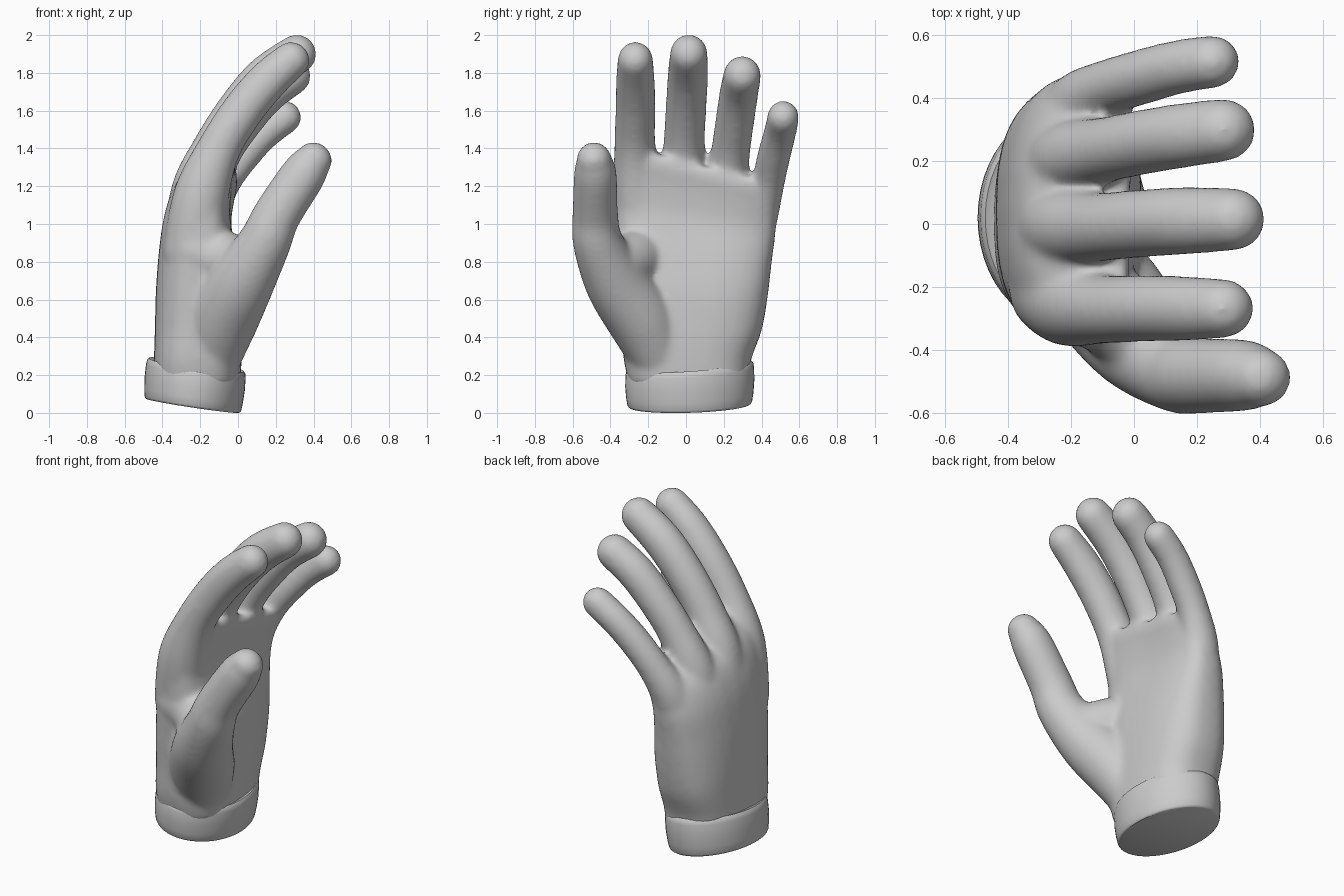
import bpy, bmesh, math
from mathutils import Vector

if "Cube" in bpy.data.objects:
    bpy.data.objects.remove(bpy.data.objects["Cube"])

SEG = 32


def spline(rows, steps=6):
    """Catmull-Rom interpolation of rows of numbers."""
    rows = [Vector(r) for r in rows]
    pts = [rows[0]] + rows + [rows[-1]]
    out = []
    for i in range(1, len(pts) - 2):
        a, b, c, d = pts[i - 1:i + 3]
        for k in range(steps):
            t = k / steps
            out.append(0.5 * (2 * b + (c - a) * t + (2 * a - 5 * b + 4 * c - d) * t * t
                              + (3 * b - a - 3 * c + d) * t ** 3))
    return out + [rows[-1]]


def add_loft(bm, rings):
    """Skin a list of closed rings and cap both ends."""
    vs = [[bm.verts.new(p) for p in ring] for ring in rings]
    n = len(vs[0])
    for a, b in zip(vs, vs[1:]):
        for i in range(n):
            bm.faces.new((a[i], a[(i + 1) % n], b[(i + 1) % n], b[i]))
    bm.faces.new(vs[0][::-1])
    bm.faces.new(vs[-1])


def add_digit(bm, rows, depth=1.05):
    """Tapered tube through (x, y, z, radius) with domed ends."""
    pts = spline(rows)
    pos = [Vector(p[:3]) for p in pts]
    rad = [p[3] for p in pts]
    n = len(pos)
    spec = []
    for i in range(n):
        d = (pos[min(i + 1, n - 1)] - pos[max(i - 1, 0)]).normalized()
        spec.append((pos[i], d, rad[i]))
    angles = [math.radians(a) for a in (18, 36, 54, 72, 86)]
    p, d, r = spec[0]
    start = [(p - d * r * math.sin(a), d, r * math.cos(a)) for a in reversed(angles)]
    p, d, r = spec[-1]
    end = [(p + d * r * math.sin(a), d, r * math.cos(a)) for a in angles]
    rings = []
    for p, d, r in start + spec + end:
        u = Vector((0, 1, 0)).cross(d).normalized()
        v = d.cross(u)
        rings.append([p + r * (u * depth * math.cos(2 * math.pi * i / SEG) + v * math.sin(2 * math.pi * i / SEG))
                      for i in range(SEG)])
    add_loft(bm, rings)


def make_object(name, bm):
    bmesh.ops.recalc_face_normals(bm, faces=bm.faces)
    me = bpy.data.meshes.new(name)
    bm.to_mesh(me)
    bm.free()
    for f in me.polygons:
        f.use_smooth = True
    ob = bpy.data.objects.new(name, me)
    bpy.context.collection.objects.link(ob)
    return ob


def power(c, e):
    return math.copysign(abs(c) ** e, c)


# palm: rows of z, x min, x max, y min, y max, slightly cupped
bm = bmesh.new()
palm = [(0.15, -0.44, 0.01, -0.30, 0.33), (0.28, -0.445, 0.02, -0.33, 0.345),
        (0.45, -0.44, 0.025, -0.34, 0.405), (0.65, -0.435, 0.02, -0.36, 0.435),
        (0.85, -0.42, -0.01, -0.375, 0.455), (1.03, -0.395, -0.04, -0.375, 0.475),
        (1.18, -0.345, -0.03, -0.37, 0.475), (1.27, -0.27, -0.015, -0.35, 0.44),
        (1.33, -0.18, -0.02, -0.32, 0.40)]
rings = []
for z, x0, x1, y0, y1 in spline(palm, 4):
    ring = []
    for i in range(SEG):
        a = 2 * math.pi * i / SEG
        x = (x0 + x1) / 2 + (x1 - x0) / 2 * power(math.cos(a), 0.75)
        y = (y0 + y1) / 2 + (y1 - y0) / 2 * power(math.sin(a), 0.75)
        lift = max(0, z - 0.5)
        ring.append((x + 0.4 * lift * y * y, y, z - 0.3 * lift * y))
    rings.append(ring)
add_loft(bm, rings)

# four fingers, thumb and the web beside the thumb: x, y, z, radius
digits = [
    [(-.24, -.21, .85, .15), (-.195, -.25, 1.15, .14), (-.1, -.27, 1.4, .11),
     (.025, -.268, 1.6, .106), (.16, -.268, 1.76, .103), (.285, -.268, 1.87, .094)],
    [(-.25, -.02, .85, .14), (-.22, -.01, 1.17, .13), (-.12, -.01, 1.41, .111),
     (.005, .0, 1.61, .108), (.15, .01, 1.78, .108), (.315, .015, 1.902, .1)],
    [(-.23, .15, .85, .14), (-.2, .205, 1.13, .125), (-.1, .233, 1.36, .105),
     (.02, .258, 1.54, .103), (.15, .28, 1.69, .103), (.285, .298, 1.788, .1)],
    [(-.2, .3, .8, .13), (-.16, .38, 1.05, .11), (-.08, .433, 1.22, .09),
     (.03, .468, 1.37, .088), (.14, .498, 1.485, .086), (.25, .515, 1.567, .085)],
    [(-.14, -.15, .32, .16), (-.08, -.24, .5, .18), (.02, -.37, .69, .165), (.14, -.465, .9, .134),
     (.205, -.48, 1.045, .121), (.345, -.48, 1.26, .114), (.402, -.487, 1.34, .094)],
    [(-.22, -.235, .86, .145), (-.1, -.26, .82, .145), (.02, -.35, .78, .14), (.08, -.41, .77, .13)],
]
for rows in digits:
    add_digit(bm, rows)
hand = make_object("hand", bm)
fuse = hand.modifiers.new("fuse", 'REMESH')
fuse.mode = 'VOXEL'
fuse.voxel_size = 0.015
fuse.use_smooth_shade = True
soft = hand.modifiers.new("soften", 'SMOOTH')
soft.factor = 0.5
soft.iterations = 18

# wrist cuff: rows of height fraction and scale, with tilted bottom and top
bm = bmesh.new()
profile = [(0, .93), (.02, .95), (.06, .965), (.25, .985), (.55, 1.0), (.85, .995), (.95, .98), (1, .95), (.97, .88)]
rings = []
for t, s in profile:
    ring = []
    for i in range(48):
        a = 2 * math.pi * i / 48
        x = -0.24 + 0.02 * t + 0.265 * s * math.cos(a)
        y = 0.02 + 0.342 * s * math.sin(a)
        low = 0.037 - 0.15 * (x + 0.24) + 0.03 * y
        high = 0.255 - 0.14 * (x + 0.23) + 0.07 * y
        ring.append((x, y, low + (high - low) * t))
    rings.append(ring)
add_loft(bm, rings)
cuff = make_object("wrist_cuff", bm)
bpy.context.view_layer.objects.active = cuff
cuff.select_set(True)
bpy.ops.object.shade_smooth_by_angle(angle=math.radians(40))
